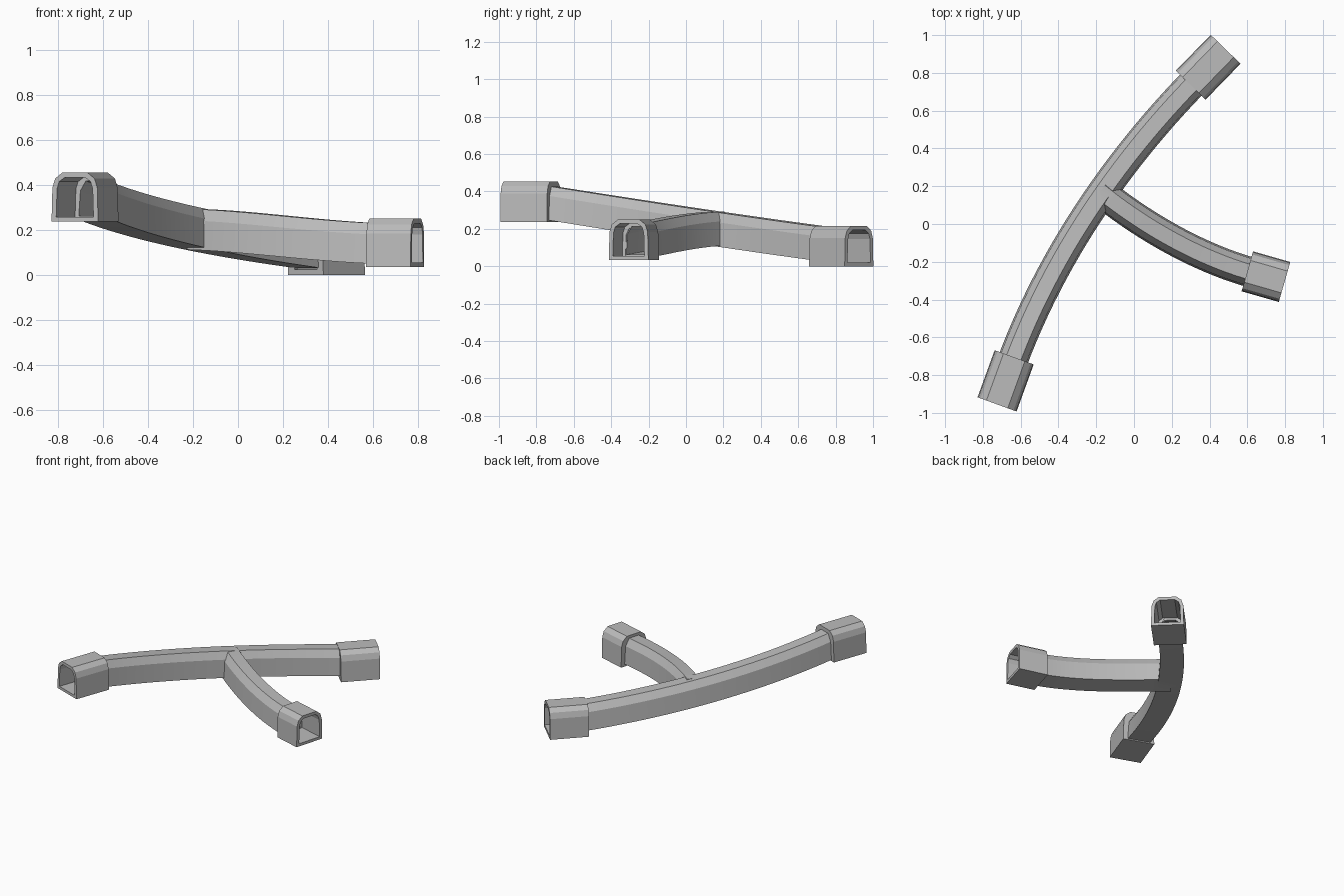
import bpy, bmesh
from math import radians, cos, sin
from mathutils import Vector, geometry

cube = bpy.data.objects.get("Cube")
if cube:
    bpy.data.objects.remove(cube, do_unlink=True)

# One plain grey for everything
grey = bpy.data.materials.new("plain_grey")
grey.use_nodes = True
grey.diffuse_color = (0.5, 0.5, 0.5, 1)
grey.node_tree.nodes["Principled BSDF"].inputs["Base Color"].default_value = (0.5, 0.5, 0.5, 1)


def arch(half):
    """Full arch section from its right half, listed bottom to top."""
    return half + [(-x, z) for x, z in reversed(half)]


TUBE = arch([(0.08, 0), (0.071, 0.13), (0.04, 0.18)])
BORE = arch([(0.067, 0.012), (0.059, 0.124), (0.033, 0.168)])
COLLAR = arch([(0.11, 0), (0.106, 0.15), (0.093, 0.19), (0.06, 0.216)])
MOUTH = arch([(0.088, 0.02), (0.084, 0.145), (0.074, 0.176), (0.049, 0.194)])
THROAT = arch([(0.07, 0.024), (0.066, 0.135), (0.052, 0.165), (0.036, 0.178)])


def heading(degrees):
    return Vector((cos(radians(degrees)), sin(radians(degrees)), 0))


def section(bm, profile, origin, direction):
    """Upright ring of vertices facing along a level direction."""
    side = Vector((direction.y, -direction.x, 0)).normalized()
    return [bm.verts.new(origin + side * x + Vector((0, 0, z))) for x, z in profile]


def bridge(bm, a, b):
    n = len(a)
    for i in range(n):
        j = (i + 1) % n
        bm.faces.new((a[i], a[j], b[j], b[i]))


def finish(bm, name):
    bmesh.ops.recalc_face_normals(bm, faces=bm.faces)
    mesh = bpy.data.meshes.new(name)
    bm.to_mesh(mesh)
    bm.free()
    mesh.materials.append(grey)
    obj = bpy.data.objects.new(name, mesh)
    bpy.context.collection.objects.link(obj)
    return obj


def sweep(name, profile, path):
    """Closed solid following a path with upright sections."""
    bm = bmesh.new()
    rings = []
    for i, point in enumerate(path):
        direction = path[min(i + 1, len(path) - 1)] - path[max(i - 1, 0)]
        rings.append(section(bm, profile, point, direction))
    for a, b in zip(rings, rings[1:]):
        bridge(bm, a, b)
    bm.faces.new(rings[0])
    bm.faces.new(rings[-1])
    return finish(bm, name)


def curve_path(start, end, angle_in, angle_out, reach, z_in, z_out):
    a, b = Vector(start), Vector(end)
    h1 = a + heading(angle_in) * reach
    h2 = b - heading(angle_out) * reach
    h1.z, h2.z = z_in, z_out
    return geometry.interpolate_bezier(a, h1, h2, b, 25)


def lengthen(path, at_start):
    """Run a path a little past its open ends."""
    extra = [path[0] + (path[0] - path[1]) * 0.5] if at_start else []
    return extra + list(path) + [path[-1] + (path[-1] - path[-2]) * 0.5]


def combine(target, other, operation):
    mod = target.modifiers.new("combine", "BOOLEAN")
    mod.operation, mod.solver, mod.object = operation, "EXACT", other
    bpy.context.view_layer.objects.active = target
    bpy.ops.object.modifier_apply(modifier=mod.name)
    bpy.data.objects.remove(other, do_unlink=True)


def smooth(obj):
    bpy.ops.object.select_all(action="DESELECT")
    obj.select_set(True)
    bpy.context.view_layer.objects.active = obj
    bpy.ops.object.shade_smooth_by_angle(angle=radians(15))


# Curved main tunnel with a side branch, hollowed through
main_path = curve_path((-0.645, -0.73, 0.25), (0.315, 0.75, 0.03), 69.5, 45.8, 0.59, 0.162, 0.086)
branch_path = curve_path((-0.178, 0.173, 0.112), (0.615, -0.255, 0.05), -39, -16, 0.29, 0.106, 0.062)
tunnel = sweep("forked_tunnel", TUBE, main_path)
combine(tunnel, sweep("branch_solid", TUBE, branch_path), "UNION")
combine(tunnel, sweep("main_bore", BORE, lengthen(main_path, True)), "DIFFERENCE")
combine(tunnel, sweep("branch_bore", BORE, lengthen(branch_path, False)), "DIFFERENCE")
smooth(tunnel)


# Wider open collars on the three ends
def collar(name, end, angle, length):
    outward = heading(angle)
    front = Vector(end)
    back = front - outward * length
    bm = bmesh.new()
    rings = [
        section(bm, MOUTH, back + outward * 0.02, outward),
        section(bm, MOUTH, front, outward),
        section(bm, COLLAR, front, outward),
        section(bm, COLLAR, back, outward),
        section(bm, THROAT, back, outward),
        section(bm, THROAT, back + outward * 0.02, outward),
    ]
    for i, ring in enumerate(rings):
        bridge(bm, ring, rings[(i + 1) % len(rings)])
    finish(bm, name)


collar("front_collar", (-0.725, -0.955, 0.238), 250, 0.265)
collar("back_collar", (0.485, 0.925, 0), 45.8, 0.265)
collar("branch_collar", (0.797, -0.307, 0.034), -16, 0.205)
